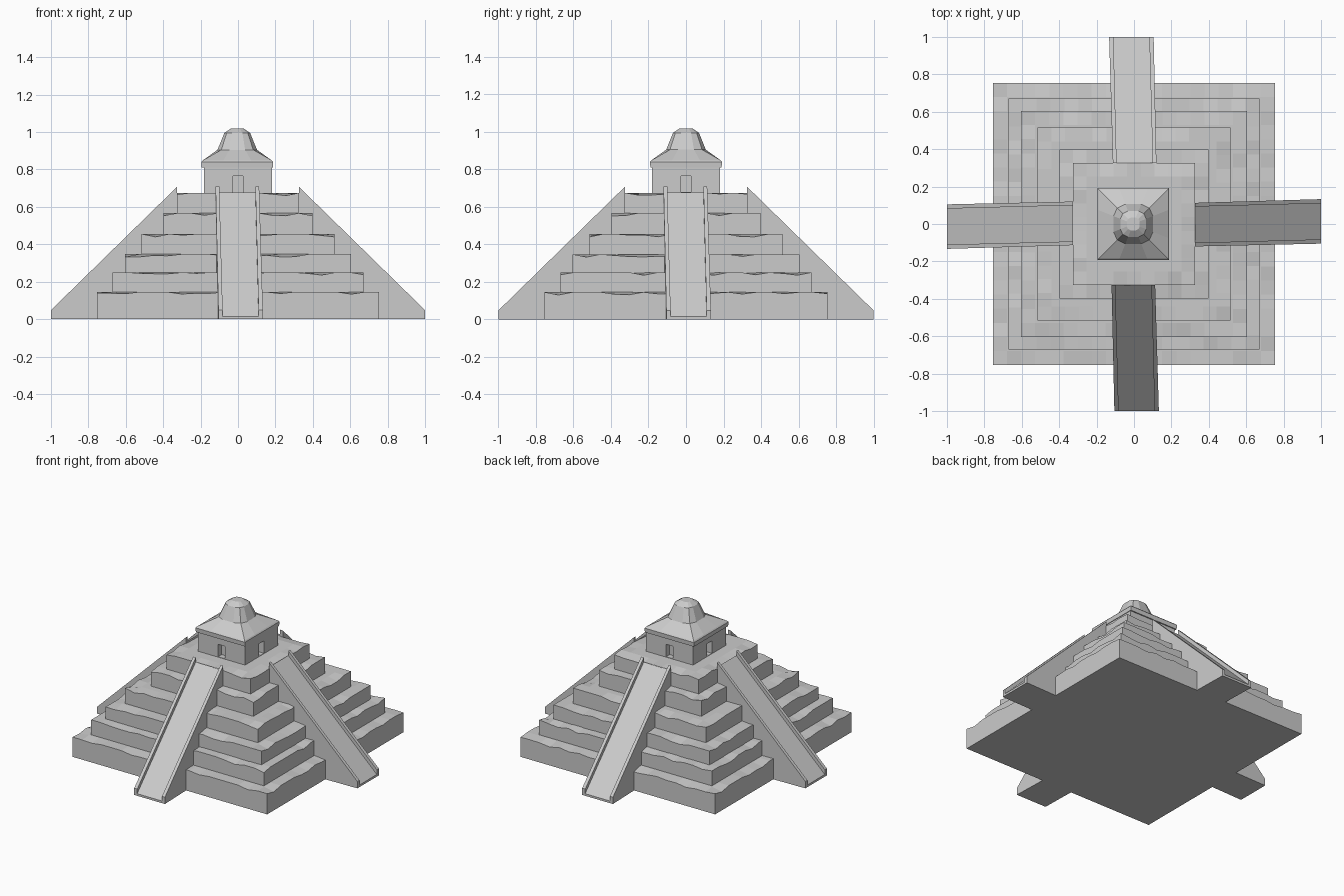
import bpy, bmesh, math, random
from mathutils import Matrix

if "Cube" in bpy.data.objects:
    bpy.data.objects.remove(bpy.data.objects["Cube"])

random.seed(4)


def finish(name, bm):
    bmesh.ops.recalc_face_normals(bm, faces=bm.faces[:])
    mesh = bpy.data.meshes.new(name)
    bm.to_mesh(mesh)
    bm.free()
    ob = bpy.data.objects.new(name, mesh)
    bpy.context.collection.objects.link(ob)
    return ob


def loft(name, rings):
    bm = bmesh.new()
    loops = [[bm.verts.new(p) for p in r] for r in rings]
    n = len(loops[0])
    for a, b in zip(loops, loops[1:]):
        for i in range(n):
            j = (i + 1) % n
            bm.faces.new((a[i], a[j], b[j], b[i]))
    bm.faces.new(loops[0])
    bm.faces.new(loops[-1])
    return finish(name, bm)


def box(name, half, z0, z1):
    c = ((-1, -1), (1, -1), (1, 1), (-1, 1))
    return loft(name, [[(x * half[0], y * half[1], z) for x, y in c] for z in (z0, z1)])


# Terraces with weathered, wavy upper rims
def terrace(name, half, z0, z1):
    bm = bmesh.new()
    cells = round(half * 2 / 0.075)
    bmesh.ops.create_grid(bm, x_segments=cells, y_segments=cells, size=half)
    rim = [e for e in bm.edges if e.is_boundary]
    ext = bmesh.ops.extrude_edge_only(bm, edges=rim)['geom']
    low = {v for v in ext if isinstance(v, bmesh.types.BMVert)}
    base_edges = [e for e in ext if isinstance(e, bmesh.types.BMEdge)]
    for v in bm.verts:
        v.co.z = z0 if v in low else z1
        on_rim = max(abs(v.co.x), abs(v.co.y)) > half - 1e-4
        if on_rim and v not in low and random.random() < 0.5:
            v.co.z -= random.uniform(0.005, 0.016)
    bmesh.ops.contextual_create(bm, geom=base_edges)
    finish(name, bm)


tiers = [(0.755, 0.145), (0.67, 0.25), (0.605, 0.347), (0.515, 0.455),
         (0.397, 0.567), (0.327, 0.675)]
below = 0.0
for i, (half, top) in enumerate(tiers):
    terrace(f"terrace_{i + 1}", half, max(0, below - 0.018), top)
    below = top

# Four slightly skewed ramps, each with a pair of side walls
FOOT = [-0.105, -0.082, 0.11, 0.133]
HEAD = [-0.12, -0.1, 0.093, 0.113]
for k, side in enumerate(("front", "right", "back", "left")):
    def section(xs, y, floor, wall):
        l, li, ri, r = xs
        return [(l, y, 0), (r, y, 0), (r, y, wall), (ri, y, wall),
                (ri, y, floor), (li, y, floor), (li, y, wall), (l, y, wall)]
    ramp = loft(f"{side}_ramp", [section(FOOT, -1, 0.015, 0.048),
                                 section(HEAD, -0.325, 0.676, 0.708)])
    ramp.data.transform(Matrix.Rotation(k * math.pi / 2, 4, 'Z'))

# Shrine with a recessed doorway on each side
shrine = box("shrine_walls", (0.182, 0.182), 0.665, 0.812)
for k in range(4):
    cut = box(f"door_cutter_{k}", (0.027, 0.04), 0.678, 0.765)
    cut.data.transform(Matrix.Rotation(k * math.pi / 2, 4, 'Z') @
                       Matrix.Translation((0, -0.182, 0)))
    cut.hide_render = True
    cut.hide_set(True)
    mod = shrine.modifiers.new("doorway", 'BOOLEAN')
    mod.operation = 'DIFFERENCE'
    mod.object = cut
    mod.solver = 'EXACT'


# Roof: square eave lofted into a rounded crown
def roof_ring(half, z, roundness):
    pts = []
    for k in range(4):
        for t in (-1, -0.4, 0.4):
            d = 1 + roundness * (1.06 / math.hypot(t, 1) - 1)
            x, y = t * half * d, -half * d
            for _ in range(k):
                x, y = -y, x
            pts.append((x - 0.004, y, z))
    return pts


loft("roof", [roof_ring(*r) for r in (
    (0.19, 0.81, 0), (0.192, 0.84, 0), (0.185, 0.848, 0), (0.107, 0.905, 0.8),
    (0.07, 0.995, 0.8), (0.035, 1.018, 0.9))])
